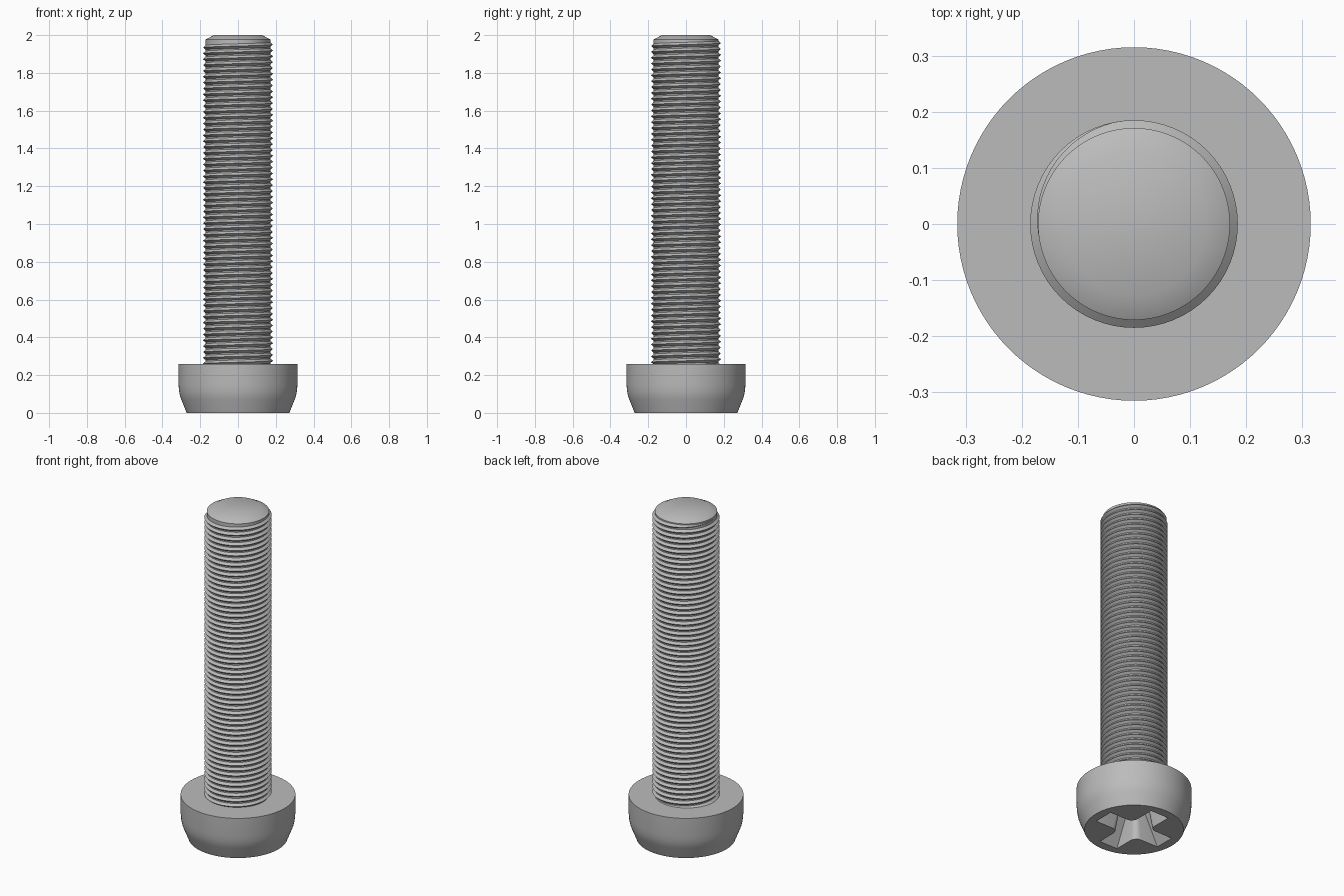
import bpy, bmesh
from math import sin, cos, pi, radians

if "Cube" in bpy.data.objects:
    bpy.data.objects.remove(bpy.data.objects["Cube"])

steel = bpy.data.materials.new("steel grey")
steel.use_nodes = True
GREY = (0.5, 0.5, 0.5, 1)
steel.diffuse_color = GREY
steel.node_tree.nodes["Principled BSDF"].inputs["Base Color"].default_value = GREY


def finish(name, bm, angle=30):
    bmesh.ops.recalc_face_normals(bm, faces=bm.faces)
    mesh = bpy.data.meshes.new(name)
    bm.to_mesh(mesh)
    bm.free()
    mesh.materials.append(steel)
    obj = bpy.data.objects.new(name, mesh)
    bpy.context.collection.objects.link(obj)
    smooth(obj, angle)
    return obj


def smooth(obj, angle):
    bpy.ops.object.select_all(action='DESELECT')
    obj.select_set(True)
    bpy.context.view_layer.objects.active = obj
    bpy.ops.object.shade_smooth_by_angle(angle=radians(angle))


def loft(name, loops):
    """Skin a stack of equal-length closed loops and cap both ends."""
    bm = bmesh.new()
    rings = [[bm.verts.new(p) for p in loop] for loop in loops]
    for a, b in zip(rings, rings[1:]):
        for i in range(len(a)):
            j = (i + 1) % len(a)
            bm.faces.new((a[i], a[j], b[j], b[i]))
    bm.faces.new(rings[0])
    bm.faces.new(rings[-1])
    return finish(name, bm)


def circle(r, z, n=96):
    return [(r * cos(2 * pi * i / n), r * sin(2 * pi * i / n), z) for i in range(n)]


def cross(reach, half, fillet, z):
    """Four-armed outline with rounded inner corners."""
    pts = []
    for k in range(4):
        c, s = cos(k * pi / 2), sin(k * pi / 2)
        arm = [(reach, -half), (reach, half)]
        for t in range(5):
            a = t * pi / 8
            arm.append((half + fillet * (1 - sin(a)), half + fillet * (1 - cos(a))))
        pts += [(x * c - y * s, x * s + y * c, z) for x, y in arm]
    return pts


# Head, with the rounded side toward the driver face
head = loft("head", [circle(r, z) for r, z in (
    (0.272, 0), (0.3, 0.07), (0.307, 0.09), (0.312, 0.115), (0.315, 0.15), (0.315, 0.26))])

# Tapered cross recess cut into the head
cutter = loft("recess_cutter", [cross(0.225, 0.062, 0.04, -0.01),
                                cross(0.115, 0.045, 0.025, 0.17)])
cutter.hide_render = True
cut = head.modifiers.new("recess", 'BOOLEAN')
cut.operation = 'DIFFERENCE'
cut.object = cutter
cut.solver = 'EXACT'
bpy.context.view_layer.objects.active = head
bpy.ops.object.modifier_apply(modifier=cut.name)
bpy.data.objects.remove(cutter)
smooth(head, 30)

# Shank core with chamfered tip
loft("shank", [circle(r, z) for r, z in (
    (0.171, 0.255), (0.171, 1.977), (0.128, 2))])

# Helical thread that fades out near the tip
SEG, PITCH, CORE, CREST = 64, 0.031, 0.168, 0.185
START, END_Z = 0.245, 1.968
steps = int((END_Z - START) / PITCH * SEG)
bm = bmesh.new()
rows = []
for i in range(steps + 1):
    a = 2 * pi * i / SEG
    z = START + PITCH * i / SEG
    fade = min(1, (steps - i) / (SEG * 0.3))
    r = CORE + (CREST - CORE) * fade
    w = PITCH * 0.47 * max(fade, 0.1)
    rows.append([bm.verts.new((q * cos(a), q * sin(a), z + h))
                 for q, h in ((CORE, -w), (r, 0), (CORE, w))])
for a, b in zip(rows, rows[1:]):
    for j in range(2):
        bm.faces.new((a[j], b[j], b[j + 1], a[j + 1]))
    bm.faces.new((a[2], b[2], b[0], a[0]))
finish("thread", bm)
